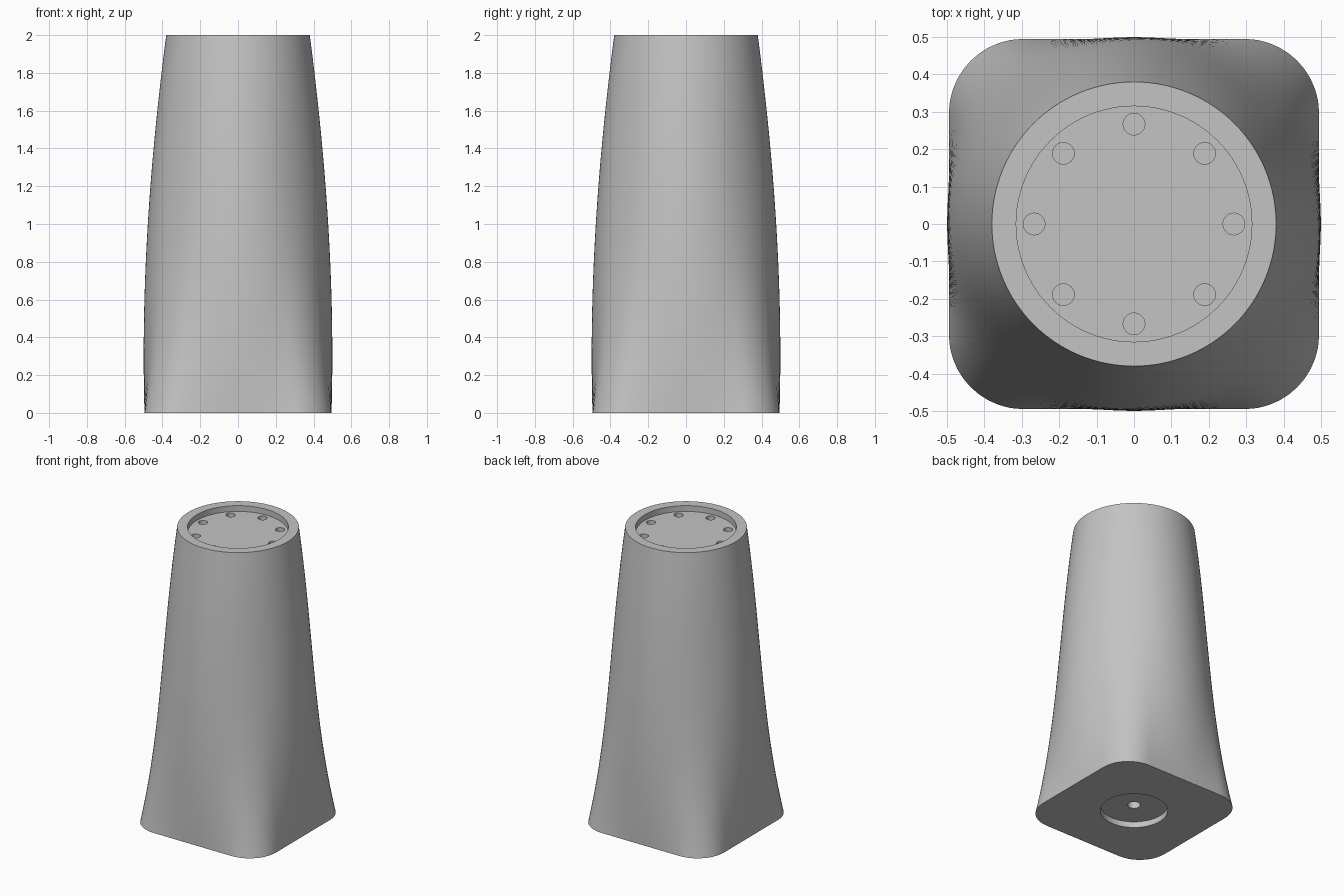
import bpy
import bmesh
from math import sin, cos, tan, pi, sqrt, radians

if "Cube" in bpy.data.objects:
    bpy.data.objects.remove(bpy.data.objects["Cube"], do_unlink=True)

SEGMENTS, ROWS, HEIGHT = 128, 32, 2.0
HALF, CORNER, TOP_R = 0.495, 0.2, 0.38
DIAGONAL = (HALF - CORNER) * sqrt(2) + CORNER

grey = bpy.data.materials.new("plain grey")
grey.use_nodes = True
colour = (0.55, 0.55, 0.55, 1)
grey.diffuse_color = colour
grey.node_tree.nodes["Principled BSDF"].inputs["Base Color"].default_value = colour


def base_radius(angle):
    """Distance from the centre to the rounded square in one direction."""
    a = angle % (pi / 2)
    a = min(a, pi / 2 - a)
    q = HALF - CORNER
    if HALF * tan(a) <= q:
        return HALF / cos(a)
    along = q * (cos(a) + sin(a))
    return along + sqrt(CORNER ** 2 - 2 * q * q + along ** 2)


def wall_radius(angle, t):
    """Smooth blend from the rounded square base to the round top."""
    r0 = base_radius(angle)
    start = 0.03 - 0.25 * (r0 - HALF) / (DIAGONAL - HALF)
    end = -0.13
    ease = t * t * (3 - 2 * t)
    slopes = start * t * (1 - t) ** 2 + end * t * t * (t - 1)
    return r0 * (1 - ease) + TOP_R * ease + HEIGHT * slopes


# Lofted leg body
bm = bmesh.new()
rings = []
for row in range(ROWS + 1):
    t = row / ROWS
    ring = []
    for i in range(SEGMENTS):
        a = 2 * pi * i / SEGMENTS
        r = wall_radius(a, t)
        ring.append(bm.verts.new((r * cos(a), r * sin(a), HEIGHT * t)))
    rings.append(ring)
for low, high in zip(rings, rings[1:]):
    for i in range(SEGMENTS):
        j = (i + 1) % SEGMENTS
        bm.faces.new((low[i], low[j], high[j], high[i]))
bm.faces.new(rings[-1])
bm.faces.new(rings[0][::-1])
mesh = bpy.data.meshes.new("leg_body")
bm.to_mesh(mesh)
bm.free()
mesh.materials.append(grey)
body = bpy.data.objects.new("leg_body", mesh)
bpy.context.collection.objects.link(body)


def cut_cylinder(radius, z_low, z_high, x=0, y=0, sides=96):
    """Sink a round recess into the body."""
    bpy.ops.mesh.primitive_cylinder_add(
        vertices=sides, radius=radius, depth=z_high - z_low,
        location=(x, y, (z_low + z_high) / 2))
    cutter = bpy.context.object
    cutter.name = "recess_cutter"
    cutter.hide_render = True
    cutter.data.materials.append(grey)
    bpy.context.view_layer.objects.active = body
    mod = body.modifiers.new("recess", 'BOOLEAN')
    mod.operation = 'DIFFERENCE'
    mod.solver = 'EXACT'
    mod.object = cutter
    bpy.ops.object.modifier_apply(modifier=mod.name)
    bpy.data.objects.remove(cutter, do_unlink=True)


# Top recess with a ring of eight screw holes
SINK, DRILL = 0.04, 0.12
cut_cylinder(0.315, HEIGHT - SINK, HEIGHT + 0.1)
for k in range(8):
    a = k * pi / 4
    cut_cylinder(0.029, HEIGHT - DRILL, HEIGHT + 0.1,
                 0.267 * cos(a), 0.267 * sin(a), 32)

# Bottom recess with a centre bolt hole
cut_cylinder(0.21, -0.1, SINK)
cut_cylinder(0.04, -0.1, DRILL, sides=32)

bpy.ops.object.select_all(action='DESELECT')
body.select_set(True)
bpy.context.view_layer.objects.active = body
bpy.ops.object.shade_smooth_by_angle(angle=radians(30))
